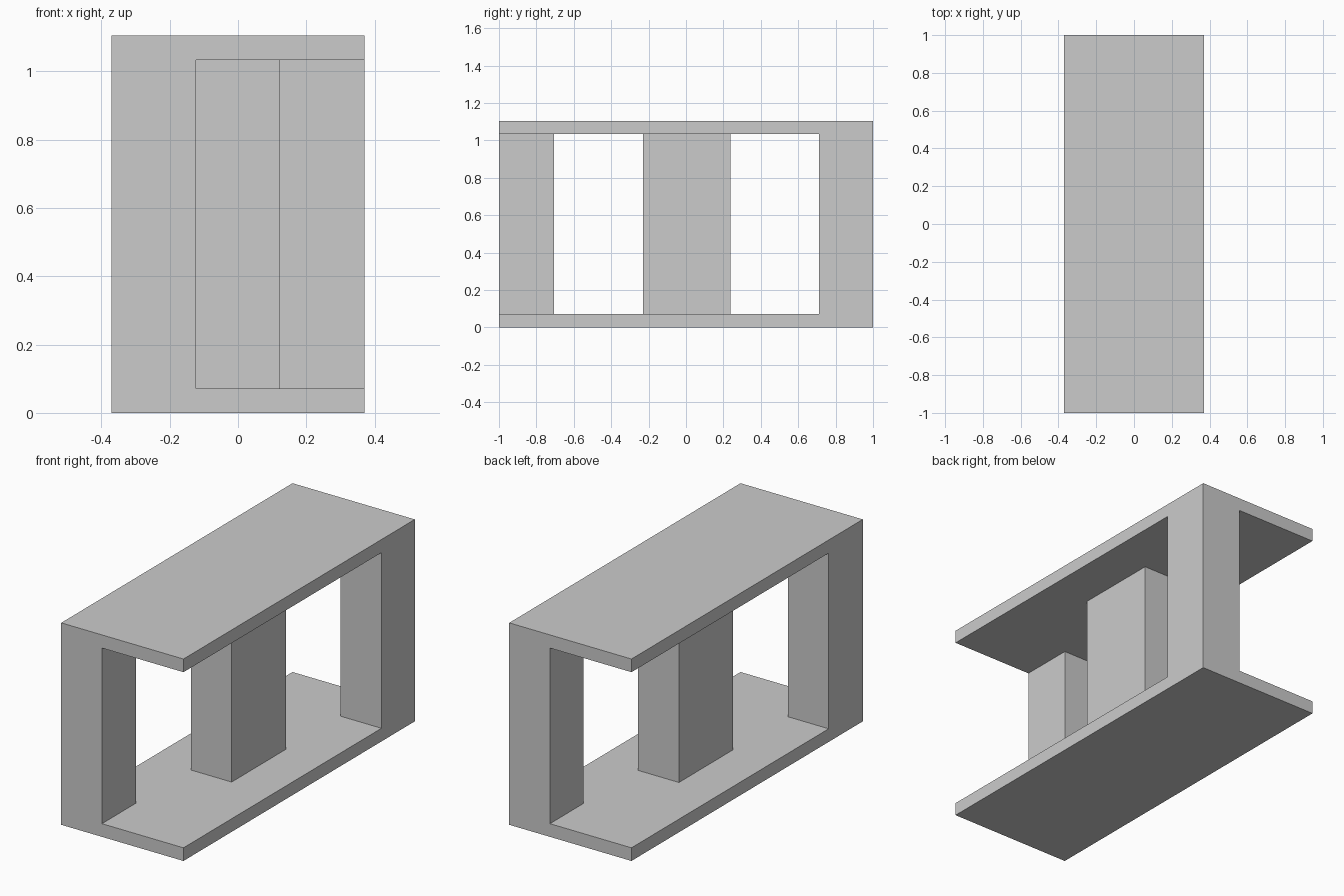
import bpy

if "Cube" in bpy.data.objects:
    bpy.data.objects.remove(bpy.data.objects["Cube"])

W, H, T = 0.37, 1.105, 0.072   # half width, full height, slab thickness
S = W / 3                      # posts are each a third of the width


def box(name, x, y, z):
    bpy.ops.mesh.primitive_cube_add(
        size=1, location=[sum(r) / 2 for r in (x, y, z)])
    ob = bpy.context.object
    ob.name = name
    ob.scale = [r[1] - r[0] for r in (x, y, z)]
    bpy.ops.object.transform_apply(location=True, scale=True)
    return ob


# Bottom and top slabs
frame = box("shelf_frame", (-W, W), (-1, 1), (0, T))
parts = [box("top_slab", (-W, W), (-1, 1), (H - T, H))]

# Three posts staggered diagonally, sunk into the slabs
posts = [("front_post", -W, (-1, -0.705)),
         ("middle_post", -S, (-0.231, 0.237)),
         ("back_post", S, (0.712, 1))]
posts = [box(n, (x, x + 2 * S), y, (T / 2, H - T / 2)) for n, x, y in posts]

# Fuse everything into one clean solid
for part in posts + parts:
    mod = frame.modifiers.new("union", 'BOOLEAN')
    mod.operation = 'UNION'
    mod.solver = 'EXACT'
    mod.object = part
    bpy.context.view_layer.objects.active = frame
    bpy.ops.object.modifier_apply(modifier=mod.name)
    bpy.data.objects.remove(part)
